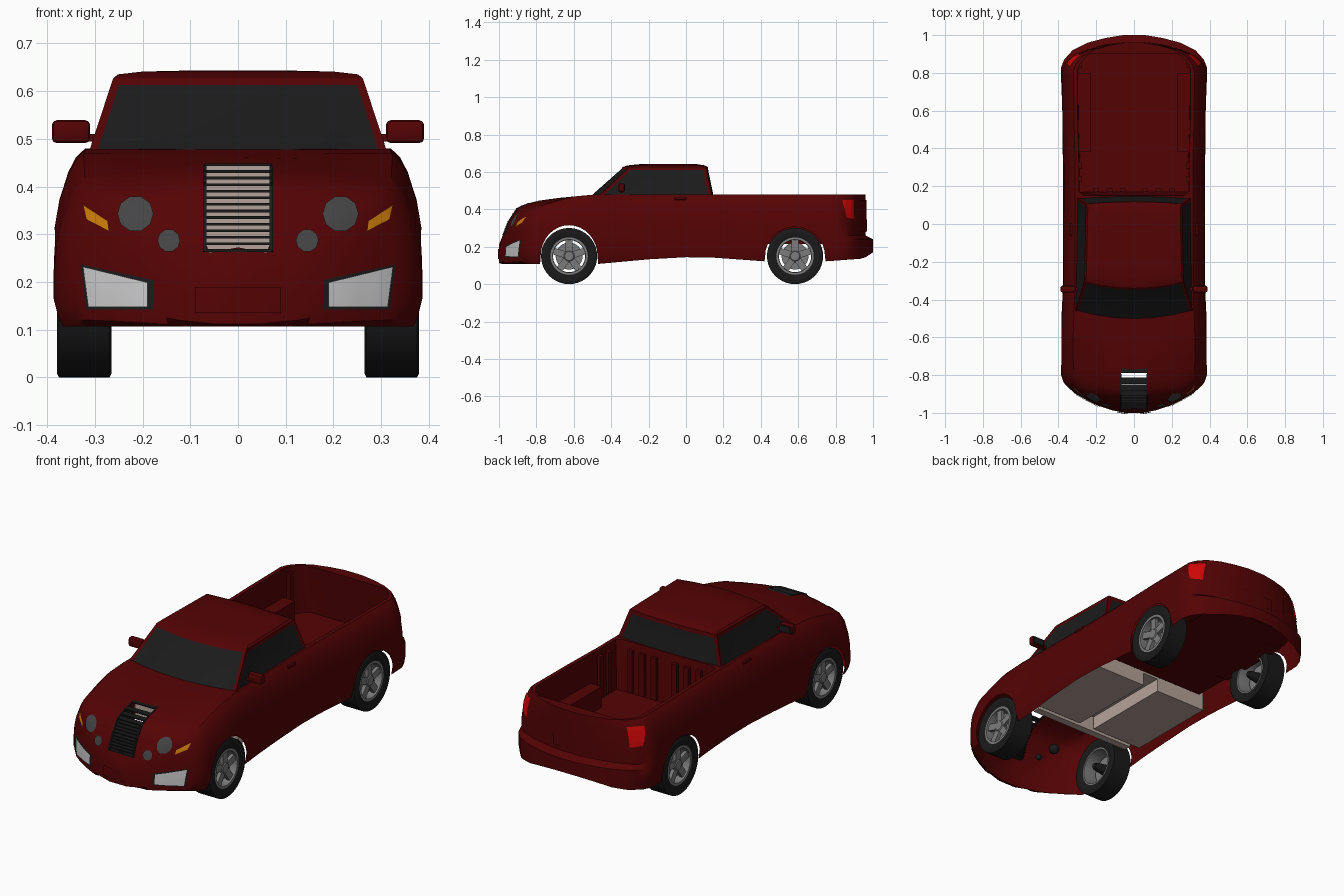
import bpy, bmesh, math
from mathutils import Vector, Matrix
from mathutils.bvhtree import BVHTree

if "Cube" in bpy.data.objects:
    bpy.data.objects.remove(bpy.data.objects["Cube"])


def material(name, r, g, b):
    m = bpy.data.materials.new(name)
    m.use_nodes = True
    m.diffuse_color = (r, g, b, 1)
    m.node_tree.nodes["Principled BSDF"].inputs["Base Color"].default_value = (r, g, b, 1)
    return m


PAINT = material("dark red paint", .088, .0008, .0012)
GLASS = material("dark glass", .011, .011, .011)
RUBBER = material("black rubber", .01, .01, .01)
LAMP = material("smoked lamp", .058, .058, .058)
RIM = material("wheel grey", .2, .2, .205)
SILVER = material("fog lamp silver", .6, .6, .6)
BEIGE = material("beige trim", .46, .37, .32)
AMBER = material("amber", .6, .2, .003)
TAIL = material("tail lamp red", .62, .002, .002)


def lerp(table, v):
    if v <= table[0][0]:
        return table[0][1]
    for (a, p), (b, q) in zip(table, table[1:]):
        if v <= b:
            return p + (q - p) * (v - a) / max(b - a, 1e-9)
    return table[-1][1]


def finish(name, bm, *mats, angle=32):
    bmesh.ops.recalc_face_normals(bm, faces=bm.faces)
    for f in bm.faces:
        f.smooth = True
    for e in bm.edges:
        e.smooth = e.calc_face_angle(0) < math.radians(angle)
    me = bpy.data.meshes.new(name)
    bm.to_mesh(me)
    bm.free()
    for m in mats:
        me.materials.append(m)
    ob = bpy.data.objects.new(name, me)
    bpy.context.scene.collection.objects.link(ob)


def box(name, centre, size, mat, bevel=0):
    bm = bmesh.new()
    bmesh.ops.create_cube(bm, size=1, matrix=Matrix.Translation(centre) @ Matrix.Diagonal((*size, 1)))
    if bevel:
        bmesh.ops.bevel(bm, geom=bm.edges[:], offset=bevel, segments=2, affect='EDGES', profile=.5)
    finish(name, bm, mat)


def lathe(name, profile, centre, side, mat, segs=40):
    # revolve (x, radius) points about the x axis
    bm = bmesh.new()
    rings = [[bm.verts.new((centre[0] + side * x, centre[1] + r * math.cos(k * math.tau / segs),
                            centre[2] + r * math.sin(k * math.tau / segs))) for k in range(segs)]
             for x, r in profile]
    for a, b in zip(rings, rings[1:]):
        for k in range(segs):
            j = (k + 1) % segs
            bm.faces.new((a[k], a[j], b[j], b[k]))
    bmesh.ops.remove_doubles(bm, verts=bm.verts, dist=1e-5)
    finish(name, bm, mat)


# Body shell: cross-sections along y, with open wheel arches and cargo bed
WIDTH = [(-1, .05), (-.985, .12), (-.965, .18), (-.94, .235), (-.9, .305), (-.87, .345), (-.84, .372),
         (-.8, .386), (-.62, .39), (-.35, .377), (.3, .375), (.55, .383), (.83, .386), (.87, .37),
         (.92, .325), (.96, .245), (.985, .15), (1, .06)]
TOP = [(-1, .212), (-.985, .247), (-.95, .336), (-.905, .405), (-.86, .428), (-.78, .447), (-.68, .461),
       (-.5, .478), (-.4, .48)]
BOTTOM = [(-1, .107), (-.8, .107), (-.47, .108), (-.25, .128), (-.09, .143), (.1, .145), (.42, .122),
          (.75, .122), (.95, .137), (1, .17)]
SIDE = [(.105, .95), (.128, .973), (.18, 1), (.24, 1), (.26, .997), (.32, .988), (.38, .963), (.43, .922),
        (.46, .882), (.48, .83)]
AXLE = .15
ARCHES = [(-.625, .152, .315), (.583, .16, .306)]   # centre, half length, top height
BED_FRONT, BED_BACK, BED_FLOOR = .17, .93, .22


def section(y, arch):
    w, t = lerp(WIDTH, y), lerp(TOP, y)
    b = lerp(BOTTOM, y) if arch is None else arch
    crown = .07 * min(max((-.6 - y) / .3, 0), 1)
    side = []
    for z, f in SIDE:
        k = (z - .105) / .375
        side.append((.105 + k * (t - .105) - crown * f * f * k, f * w))
    pts = [(lerp(side, max(z, b)), max(z, b)) for z, x in side]
    mid = min(.07, .4 * w)
    if BED_FRONT <= y <= BED_BACK:
        xi = .83 * w - .02
        pts += [(xi, t), (xi - .006, BED_FLOOR), (mid, BED_FLOOR), (0, BED_FLOOR)]
    else:
        pts += [(x, t - crown * (x / w) ** 2) for x in (.7 * w, .45 * w, mid, 0)]
    pts += [(-x, z) for x, z in reversed(pts[:-1])]
    shear = .04 * max(0, (y - .7) / .3)
    tuck = .018 if y < -.86 else 0
    return [(x, y - (shear if z > .25 else 0) + (tuck if z < .11 else 0), z) for x, z in pts]


stations = {y: None for y, _ in WIDTH}
for y in (-.975, -.95, -.92, -.88, -.82, -.44, -.2, 0, .15, BED_FRONT, .3, .78, .9, BED_BACK, .932):
    stations[y] = None
for yc, half, top in ARCHES:
    for y in [y for y in stations if abs(y - yc) < half + .002]:
        del stations[y]
    for k in range(17):
        a = math.pi * k / 16
        stations[yc - half * math.cos(a)] = AXLE + (top - AXLE) * math.sin(a)
    stations[yc - half - .003] = stations[yc + half + .003] = None
bm = bmesh.new()
rows = [[bm.verts.new(p) for p in section(y, stations[y])] for y in sorted(stations)]
n = len(rows[0])
for a, b in zip(rows, rows[1:]):
    for i in range(n - 1):
        bm.faces.new((a[i], a[i + 1], b[i + 1], b[i]))
for r in (rows[0], rows[-1]):
    for i in range(n // 2 - 1):
        bm.faces.new((r[i], r[i + 1], r[n - 2 - i], r[n - 1 - i]))
    bm.faces.new(r[n // 2 - 1:n // 2 + 2])
bmesh.ops.remove_doubles(bm, verts=bm.verts, dist=1e-4)
surface = BVHTree.FromBMesh(bm)
# grille opening in the nose
hole = [f for f in bm.faces if abs(f.calc_center_median().x) < .045
        and -.975 < f.calc_center_median().y < -.785]
bmesh.ops.delete(bm, geom=hole, context='FACES')
finish("body_shell", bm, PAINT)

# Cab with inset windows
bm = bmesh.new()
rings = []
for z, yf, yr, w, bow in [(.465, -.52, .152, .315, .045), (.626, -.338, .118, .262, .035),
                          (.635, -.312, .1, .252, .035), (.641, -.25, .06, .2, .03), (.643, -.18, 0, .11, .02)]:
    ks = [k / 3 for k in range(-3, 4)]
    front = [(w * k, yf + bow * k * k) for k in ks]
    back = [(w * k * .97, yr - .012 * k * k) for k in reversed(ks)]

    def between(p, q):
        return [(p[0] + (q[0] - p[0]) * s, p[1] + (q[1] - p[1]) * s) for s in (.33, .66)]
    outline = front + between(front[-1], back[0]) + back + between(back[-1], front[0])
    rings.append([bm.verts.new((x, y, z)) for x, y in outline])
n = len(rings[0])
bands = [[bm.faces.new((a[i], a[(i + 1) % n], b[(i + 1) % n], b[i])) for i in range(n)]
         for a, b in zip(rings, rings[1:])]
bm.faces.new(rings[-1])
bmesh.ops.recalc_face_normals(bm, faces=bm.faces)
for lo, hi, rim in ((0, 6, .016), (6, 9, .017), (9, 15, .02), (15, 18, .017)):
    panes = bands[0][lo:hi]
    bmesh.ops.inset_region(bm, faces=panes, thickness=rim, depth=-.003, use_even_offset=True)
    for f in panes:
        f.material_index = 1
finish("cab", bm, PAINT, GLASS)


def on_surface(p, d, lift):
    return (surface.ray_cast(p, d)[0] or surface.find_nearest(p)[0]) - d * lift


def plate(name, corners, direction, mat, lift=.004, n=8):
    # thin patch laid on the body surface along a direction
    d = Vector(direction)
    a, b, c, e = [Vector(p) for p in corners]
    bm = bmesh.new()
    grid = []
    for i in range(n + 1):
        for j in range(n + 1):
            u, v = i / n, j / n
            p = (a * (1 - u) + b * u) * (1 - v) + (e * (1 - u) + c * u) * v
            grid.append(bm.verts.new(on_surface(p, d, lift)))
    for i in range(n):
        for j in range(n):
            k = i * (n + 1) + j
            bm.faces.new((grid[k], grid[k + 1], grid[k + n + 2], grid[k + n + 1]))
    finish(name, bm, mat)


def front_plate(name, side, pts, mat, lift=.004):
    plate(name, [(side * x, -2, z) for x, z in pts], (0, 1, 0), mat, lift)


def round_lamp(name, x, z, radius, sides=10):
    # flush ten-sided lens with a dark housing behind it
    d = Vector((0, 1, 0))
    bm = bmesh.new()
    rings = [[bm.verts.new(on_surface(Vector((x + r * math.cos(k * math.tau / sides), -2,
                                              z + r * math.sin(k * math.tau / sides))), d, .006))
              for k in range(sides)] for r in (radius, radius * .4)]
    for k in range(sides):
        j = (k + 1) % sides
        bm.faces.new((rings[0][k], rings[0][j], rings[1][j], rings[1][k]))
    bm.faces.new(rings[1])
    finish(name, bm, LAMP)
    bm = bmesh.new()
    centre = on_surface(Vector((x, -2, z)), d, -.035)
    bmesh.ops.create_uvsphere(bm, u_segments=12, v_segments=8, radius=radius * .7,
                              matrix=Matrix.Translation(centre))
    finish(name + "_housing", bm, RUBBER)


# Parts repeated on both sides
for s, tag in ((1, "left"), (-1, "right")):
    round_lamp(tag + "_headlight", s * .215, .343, .038)
    round_lamp(tag + "_small_headlight", s * .145, .287, .024)
    front_plate(tag + "_turn_signal", s, [(.27, .306), (.273, .328), (.325, .362), (.318, .331)], AMBER)
    front_plate(tag + "_fog_frame", s, [(.178, .142), (.318, .142), (.33, .237), (.178, .204)], GLASS, .002)
    front_plate(tag + "_fog_lamp", s, [(.19, .148), (.314, .148), (.325, .232), (.19, .199)], SILVER, .006)
    plate(tag + "_tail_lamp", [(s * 2, .86, .355), (s * 2, .9, .348), (s * 2, .898, .45), (s * 2, .835, .45)],
          (-s, 0, 0), TAIL)
    box(tag + "_mirror", (s * .35, -.345, .515), (.08, .034, .048), PAINT, .01)
    box(tag + "_mirror_glass", (s * .35, -.327, .515), (.062, .004, .034), GLASS)
    box(tag + "_mirror_stalk", (s * .3, -.345, .502), (.04, .022, .016), PAINT)
    box(tag + "_door_handle", (s * .329, -.03, .457), (.02, .065, .013), PAINT, .003)
    box(tag + "_bed_wheel_box", (s * .262, .59, .272), (.07, .42, .116), PAINT)
    for y in (.24, .31, .84):
        box(tag + "_bed_rib", (s * .284, y, .34), (.02, .03, .22), PAINT)
    for x in (.06, .13, .2):
        box(tag + "_bulkhead_rib", (s * x, .178, .34), (.03, .018, .22), PAINT)
    box(tag + "_cabin_floor", (s * .17, -.12, .21), (.25, .5, .08), BEIGE)
    box(tag + "_sill_trim", (s * .32, -.12, .22), (.05, .5, .1), BEIGE)

    # Wheels
    for (y, _, _), end in zip(ARCHES, ("front", "rear")):
        name, c = f"{tag}_{end}_", (s * .322, y, AXLE)
        lathe(name + "tyre", [(-.05, .1), (-.057, .125), (-.057, .142), (-.053, .15), (.053, .15), (.057, .142),
                              (.057, .125), (.05, .1)], c, s, RUBBER)
        lathe(name + "rim", [(-.05, .101), (.05, .101), (.05, .088), (.03, .086), (-.05, .093), (-.05, .101)],
              c, s, RIM)
        lathe(name + "rim_disc", [(.02, 0), (.02, .072), (.01, .072), (.01, 0)], c, s, RIM)
        lathe(name + "hub", [(.045, 0), (.045, .024), (.036, .034), (.02, .034)], c, s, RIM, 20)
        lathe(name + "axle_stub", [(.01, .028), (-.04, .022), (-.06, .015), (-.06, 0)], c, s, RUBBER, 16)
        bm = bmesh.new()
        for k in range(5):
            m = Matrix.Translation(c) @ Matrix.Rotation(k * math.tau / 5, 4, 'X')
            m = m @ Matrix.Translation((s * .032, 0, .056)) @ Matrix.Diagonal((.018, .036, .068, 1))
            bmesh.ops.create_cube(bm, size=1, matrix=m)
        finish(name + "spokes", bm, RIM)

# Grille slats and side bars following the nose
HEIGHT_TO_Y = [(z, y) for y, z in TOP]
for k in range(14):
    z = .266 + k * .0138
    box("grille_slat", (0, lerp(HEIGHT_TO_Y, z) + .014, z), (.14, .034, .0055), RUBBER)
for s in (1, -1):
    for k in range(15):
        z = .268 + k * .0117
        p, q = [Vector((s * .07, lerp(HEIGHT_TO_Y, h), h - .003)) for h in (z, z + .0117)]
        bm = bmesh.new()
        turn = (q - p).to_track_quat('Z', 'X').to_matrix().to_4x4()
        bmesh.ops.create_cube(bm, size=1, matrix=Matrix.Translation((p + q) / 2) @ turn
                              @ Matrix.Diagonal((.007, .007, (q - p).length + .002, 1)))
        finish("grille_side_bar", bm, RUBBER)

# Bumper intake, tailgate panels and cabin underside
front_plate("bumper_intake", 1, [(-.09, .135), (.09, .135), (.09, .188), (-.09, .188)], PAINT, .006)
plate("tailgate_panel", [(-.2, 2, .28), (.2, 2, .28), (.2, 2, .45), (-.2, 2, .45)], (0, -1, 0), PAINT, .004)
plate("number_plate_panel", [(-.1, 2, .285), (.1, 2, .285), (.1, 2, .345), (-.1, 2, .345)], (0, -1, 0), PAINT, .009)
box("firewall", (0, -.41, .31), (.6, .04, .28), BEIGE)
box("floor_tunnel", (0, -.12, .25), (.1, .5, .02), BEIGE)
